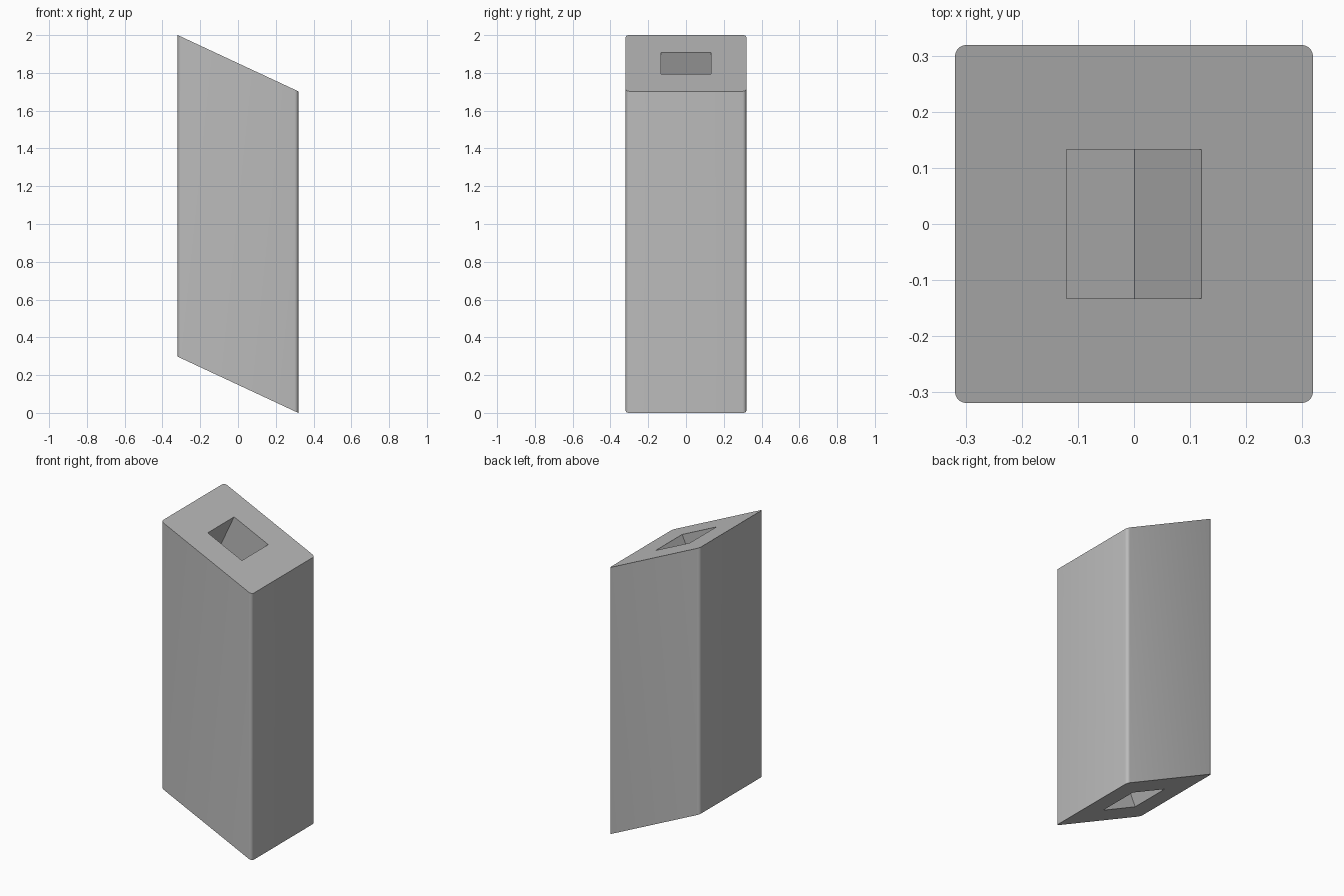
import bpy, bmesh
from math import radians, tan
from mathutils import Matrix, Vector

if "Cube" in bpy.data.objects:
    bpy.data.objects.remove(bpy.data.objects["Cube"])

HALF = 0.319             # half width of the square section
TILT = radians(25)       # slope of both end faces
RISE = HALF * tan(TILT)  # half the height change across an end face
HOLE = 0.266             # side of the square sockets
DEPTH = 0.283            # socket depth, square to the end face

grey = bpy.data.materials.new("plain_grey")
grey.use_nodes = True
colour = (0.5, 0.5, 0.5, 1)
grey.diffuse_color = colour
grey.node_tree.nodes["Principled BSDF"].inputs["Base Color"].default_value = colour


def box(name, size, matrix, round_edges=0):
    """Box with optional rounding of its upright edges."""
    bm = bmesh.new()
    bmesh.ops.create_cube(bm, size=1, matrix=Matrix.Diagonal((*size, 1)))
    if round_edges:
        upright = [e for e in bm.edges
                   if abs(e.verts[0].co.z - e.verts[1].co.z) > 0.5]
        bmesh.ops.bevel(bm, geom=upright, offset=round_edges, segments=5,
                        profile=0.5, affect='EDGES')
    bm.transform(matrix)
    mesh = bpy.data.meshes.new(name)
    bm.to_mesh(mesh)
    bm.free()
    obj = bpy.data.objects.new(name, mesh)
    mesh.materials.append(grey)
    bpy.context.collection.objects.link(obj)
    return obj


# Upright block, sheared so both ends slope down towards +x
shear = Matrix.Identity(4)
shear[2][0] = -tan(TILT)
block = box("slanted_block", (2 * HALF, 2 * HALF, 2 - 2 * RISE),
            Matrix.Translation((0, 0, 1)) @ shear, round_edges=0.02)

# Square sockets sunk at right angles into the top and bottom faces
bpy.context.view_layer.objects.active = block
block.select_set(True)
for name, z in (("top_socket_cutter", 2 - RISE), ("bottom_socket_cutter", RISE)):
    place = Matrix.Translation(Vector((0, 0, z))) @ Matrix.Rotation(TILT, 4, 'Y')
    cutter = box(name, (HOLE, HOLE, 2 * DEPTH), place)
    cutter.hide_render = True
    cut = block.modifiers.new(name, 'BOOLEAN')
    cut.operation = 'DIFFERENCE'
    cut.solver = 'EXACT'
    cut.object = cutter
    bpy.ops.object.modifier_apply(modifier=cut.name)
    bpy.data.objects.remove(cutter)

bpy.ops.object.shade_smooth_by_angle(angle=radians(30))
